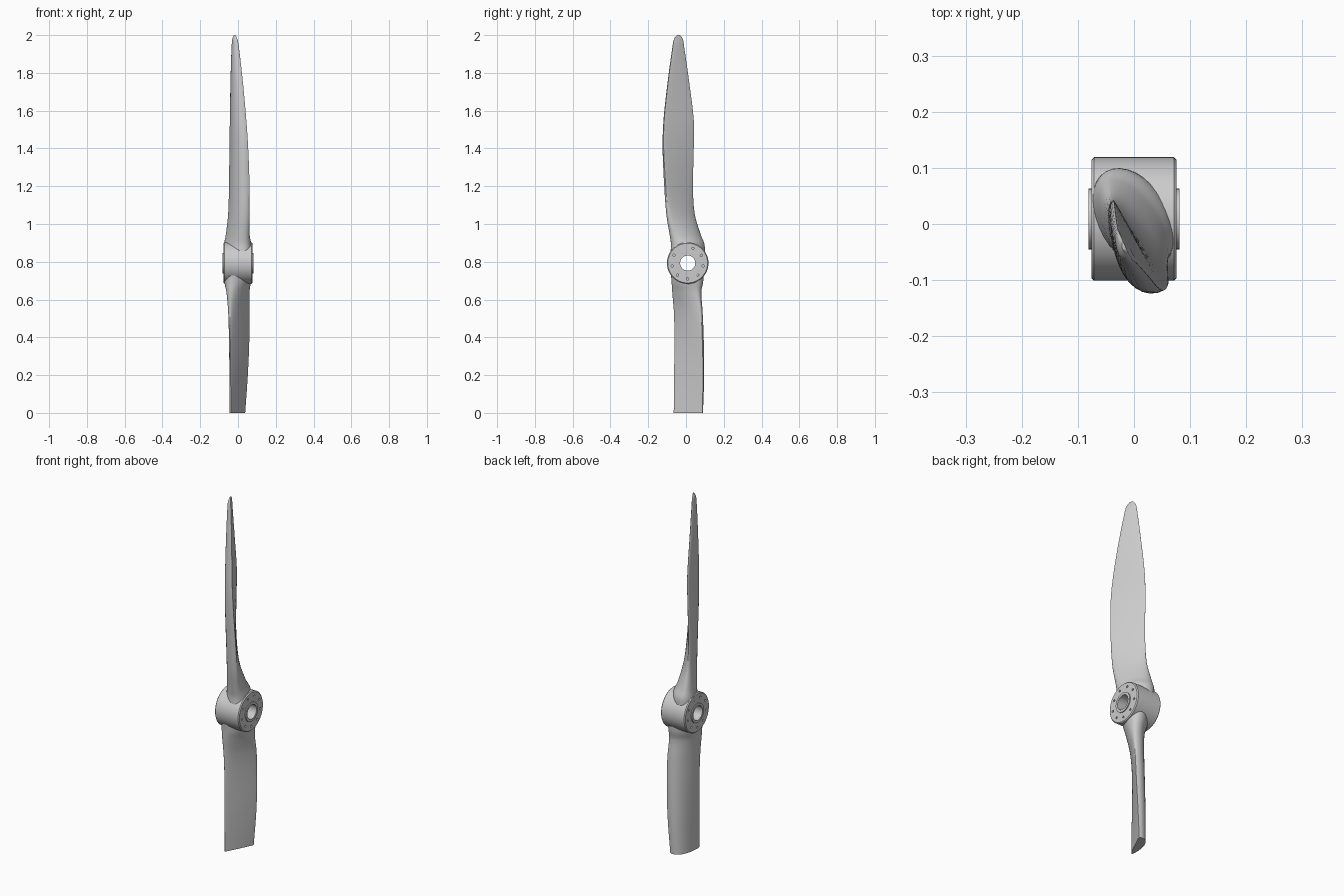
import bpy, bmesh, math
from mathutils import Vector, Matrix

if "Cube" in bpy.data.objects:
    bpy.data.objects.remove(bpy.data.objects["Cube"])

HUB = Vector((0, 0.009, 0.793))
SIDES = 32


def finish(name, bm):
    bmesh.ops.recalc_face_normals(bm, faces=bm.faces)
    me = bpy.data.meshes.new(name)
    bm.to_mesh(me)
    bm.free()
    ob = bpy.data.objects.new(name, me)
    bpy.context.collection.objects.link(ob)
    return ob


def smooth(ob, angle=35):
    bpy.ops.object.select_all(action='DESELECT')
    ob.select_set(True)
    bpy.context.view_layer.objects.active = ob
    bpy.ops.object.shade_smooth_by_angle(angle=math.radians(angle))


def catmull(a, b, c, d, t):
    # smooth interpolation of whole key rows, tangents scaled by z spacing
    h = c[0] - b[0]
    out = []
    for i in range(len(b)):
        m0 = (c[i] - a[i]) / (c[0] - a[0]) * h
        m1 = (d[i] - b[i]) / (d[0] - b[0]) * h
        out.append((2*t**3 - 3*t*t + 1) * b[i] + (t**3 - 2*t*t + t) * m0
                   + (3*t*t - 2*t**3) * c[i] + (t**3 - t*t) * m1)
    return out


def blade(name, keys, steps=5):
    # keys: z, thin edge x y, blunt edge x y, camber depth, flat-face depth, skew
    rows = []
    for i in range(len(keys) - 1):
        a, d = keys[max(i-1, 0)], keys[min(i+2, len(keys)-1)]
        for s in range(steps):
            rows.append(catmull(a, keys[i], keys[i+1], d, s / steps))
    rows.append(keys[-1])
    bm = bmesh.new()
    rings = []
    for z, ax, ay, bx, by, tc, tf, skew in rows:
        thin, blunt = Vector((ax, ay)), Vector((bx, by))
        d = blunt - thin
        n = Vector((-d.y, d.x)).normalized()
        if n.x > 0:
            n = -n
        ring = []
        for k in range(SIDES):
            th = 2 * math.pi * k / SIDES
            s = math.sin(th)
            v = tc * s * (1 - skew * math.cos(th)) if s > 0 else tf * s
            p = thin + d * (0.5 - 0.5 * math.cos(th)) + n * v
            ring.append(bm.verts.new((p.x, p.y, z)))
        rings.append(ring)
    for r0, r1 in zip(rings, rings[1:]):
        for k in range(SIDES):
            j = (k + 1) % SIDES
            bm.faces.new((r0[k], r0[j], r1[j], r1[k]))
    bm.faces.new(rings[0])
    bm.faces.new(rings[-1])
    ob = finish(name, bm)
    smooth(ob, 50)
    return ob


# Full upper blade
blade("upper_blade", [
    (0.850, -0.050, 0.094, 0.048, -0.076, 0.064, 0.064, 0.0),
    (0.895, -0.050, 0.092, 0.048, -0.074, 0.062, 0.060, 0.0),
    (0.940, -0.050, 0.076, 0.050, -0.080, 0.054, 0.044, 0.1),
    (1.050, -0.044, 0.046, 0.059, -0.096, 0.048, 0.018, 0.25),
    (1.200, -0.041, 0.037, 0.061, -0.107, 0.047, 0.005, 0.35),
    (1.400, -0.039, 0.041, 0.054, -0.118, 0.045, 0.003, 0.4),
    (1.550, -0.036, 0.041, 0.044, -0.115, 0.042, 0.003, 0.4),
    (1.750, -0.033, 0.017, 0.026, -0.094, 0.033, 0.003, 0.35),
    (1.940, -0.029, -0.010, 0.004, -0.069, 0.020, 0.003, 0.3),
    (1.980, -0.026, -0.017, -0.004, -0.062, 0.014, 0.002, 0.3),
    (2.000, -0.020, -0.032, -0.013, -0.048, 0.005, 0.001, 0.2)])

# Lower blade, cut off flat
blade("lower_blade", [
    (0.738, -0.050, -0.074, 0.048, 0.088, 0.064, 0.064, 0.0),
    (0.690, -0.050, -0.070, 0.048, 0.084, 0.060, 0.058, 0.0),
    (0.640, -0.048, -0.070, 0.052, 0.074, 0.052, 0.038, 0.1),
    (0.540, -0.044, -0.064, 0.060, 0.080, 0.048, 0.016, 0.25),
    (0.390, -0.041, -0.061, 0.060, 0.086, 0.047, 0.005, 0.35),
    (0.200, -0.039, -0.063, 0.052, 0.090, 0.045, 0.003, 0.4),
    (0.000, -0.037, -0.065, 0.038, 0.086, 0.041, 0.003, 0.4)])

# Hub with bore and raised collars, revolved around the x axis
half = [(0.081, 0.040), (0.081, 0.054), (0.076, 0.054), (0.076, 0.105), (0.071, 0.110)]
profile = half + [(-x, r) for x, r in reversed(half)]
bm = bmesh.new()
N = 64
rings = []
for k in range(N):
    a = 2 * math.pi * k / N
    rings.append([bm.verts.new(HUB + Vector((x, r * math.cos(a), r * math.sin(a))))
                  for x, r in profile])
for k in range(N):
    r0, r1 = rings[k], rings[(k + 1) % N]
    for i in range(len(profile)):
        j = (i + 1) % len(profile)
        bm.faces.new((r0[i], r0[j], r1[j], r1[i]))
hub = finish("hub", bm)

# Bolt holes in both hub faces
bm = bmesh.new()
for side in (-1, 1):
    for k in range(9):
        a = 2 * math.pi * k / 9 - math.pi / 2
        pos = HUB + Vector((side * 0.077, 0.083 * math.cos(a), 0.083 * math.sin(a)))
        bmesh.ops.create_cone(bm, cap_ends=True, segments=12, radius1=0.006, radius2=0.006,
                              depth=0.024, matrix=Matrix.Translation(pos)
                              @ Matrix.Rotation(math.pi / 2, 4, 'Y'))
cutter = finish("bolt_hole_cutter", bm)
cutter.hide_render = True
mod = hub.modifiers.new("bolt_holes", 'BOOLEAN')
mod.operation = 'DIFFERENCE'
mod.solver = 'EXACT'
mod.object = cutter
bpy.context.view_layer.objects.active = hub
bpy.ops.object.modifier_apply(modifier=mod.name)
bpy.data.objects.remove(cutter)
smooth(hub)
